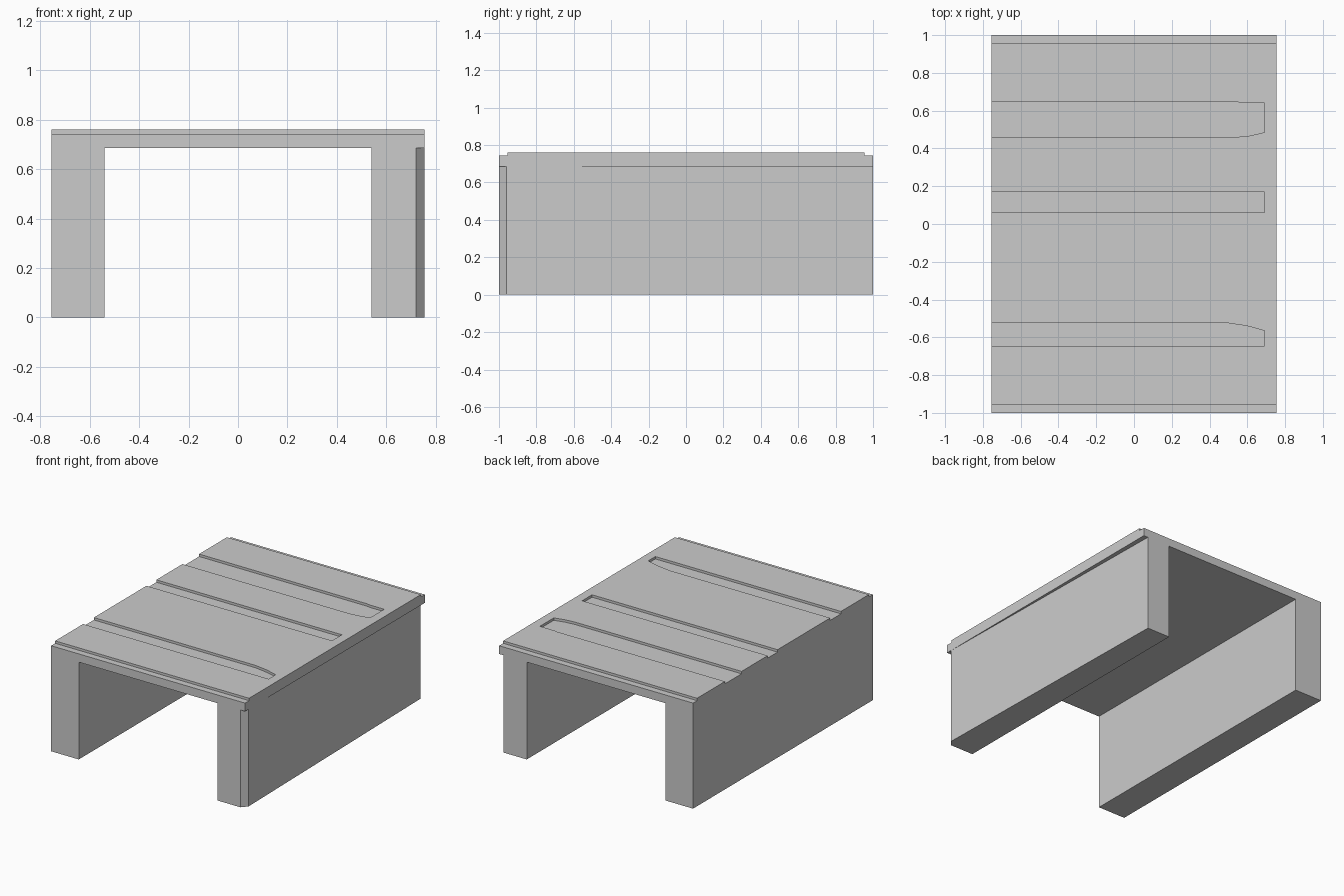
import bpy, bmesh
from mathutils import Vector

if "Cube" in bpy.data.objects:
    bpy.data.objects.remove(bpy.data.objects["Cube"])

W, TOP, FLOOR, UNDER = 0.755, 0.76, 0.743, 0.685


def prism(name, points, offset):
    """Extrude a closed planar outline by an offset vector."""
    bm = bmesh.new()
    face = bm.faces.new([bm.verts.new(p) for p in points])
    ext = bmesh.ops.extrude_face_region(bm, geom=[face])
    verts = [e for e in ext["geom"] if isinstance(e, bmesh.types.BMVert)]
    bmesh.ops.translate(bm, verts=verts, vec=Vector(offset))
    bmesh.ops.recalc_face_normals(bm, faces=bm.faces)
    mesh = bpy.data.meshes.new(name)
    bm.to_mesh(mesh)
    bm.free()
    obj = bpy.data.objects.new(name, mesh)
    bpy.context.collection.objects.link(obj)
    return obj


def cut(target, outline, z0, z1):
    """Subtract a vertical prism with the given xy outline."""
    cutter = prism("cutter", [(x, y, z0) for x, y in outline], (0, 0, z1 - z0))
    cutter.hide_render = True
    mod = target.modifiers.new("cut", 'BOOLEAN')
    mod.operation, mod.solver, mod.object = 'DIFFERENCE', 'EXACT', cutter
    bpy.context.view_layer.objects.active = target
    bpy.ops.object.modifier_apply(modifier=mod.name)
    bpy.data.objects.remove(cutter)


# Bridge body: flat deck on two side walls
half = [(0.54, UNDER), (0.54, 0), (W, 0), (W, TOP)]
profile = half + [(-x, z) for x, z in reversed(half)]
body = prism("bridge_body", [(x, -1, z) for x, z in profile], (0, 2, 0))

# Lowered lips along the front and back edges
for s in (-1, 1):
    cut(body, [(-0.9, s * 0.955), (0.9, s * 0.955), (0.9, s * 1.1), (-0.9, s * 1.1)], FLOOR, 0.9)

# Shallow deck grooves, open on the left side
grooves = [
    [(-0.9, 0.46), (0.54, 0.46), (0.61, 0.467), (0.69, 0.485),
     (0.69, 0.64), (0.58, 0.64), (0.55, 0.645), (-0.9, 0.645)],
    [(-0.9, 0.06), (0.69, 0.06), (0.69, 0.17), (-0.9, 0.17)],
    [(-0.9, -0.645), (0.69, -0.645), (0.69, -0.565), (0.6, -0.54),
     (0.5, -0.525), (-0.9, -0.525)],
]
for g in grooves:
    cut(body, g, FLOOR, 0.9)

# Right wall: chamfered front corner and outer face tapering inward to the back
cut(body, [(0.72, -1.1), (0.85, -1.1), (0.85, 1.1), (0.72, 1.1),
           (0.72, 1), (0.754, -0.96), (0.72, -1)], -0.1, UNDER)
